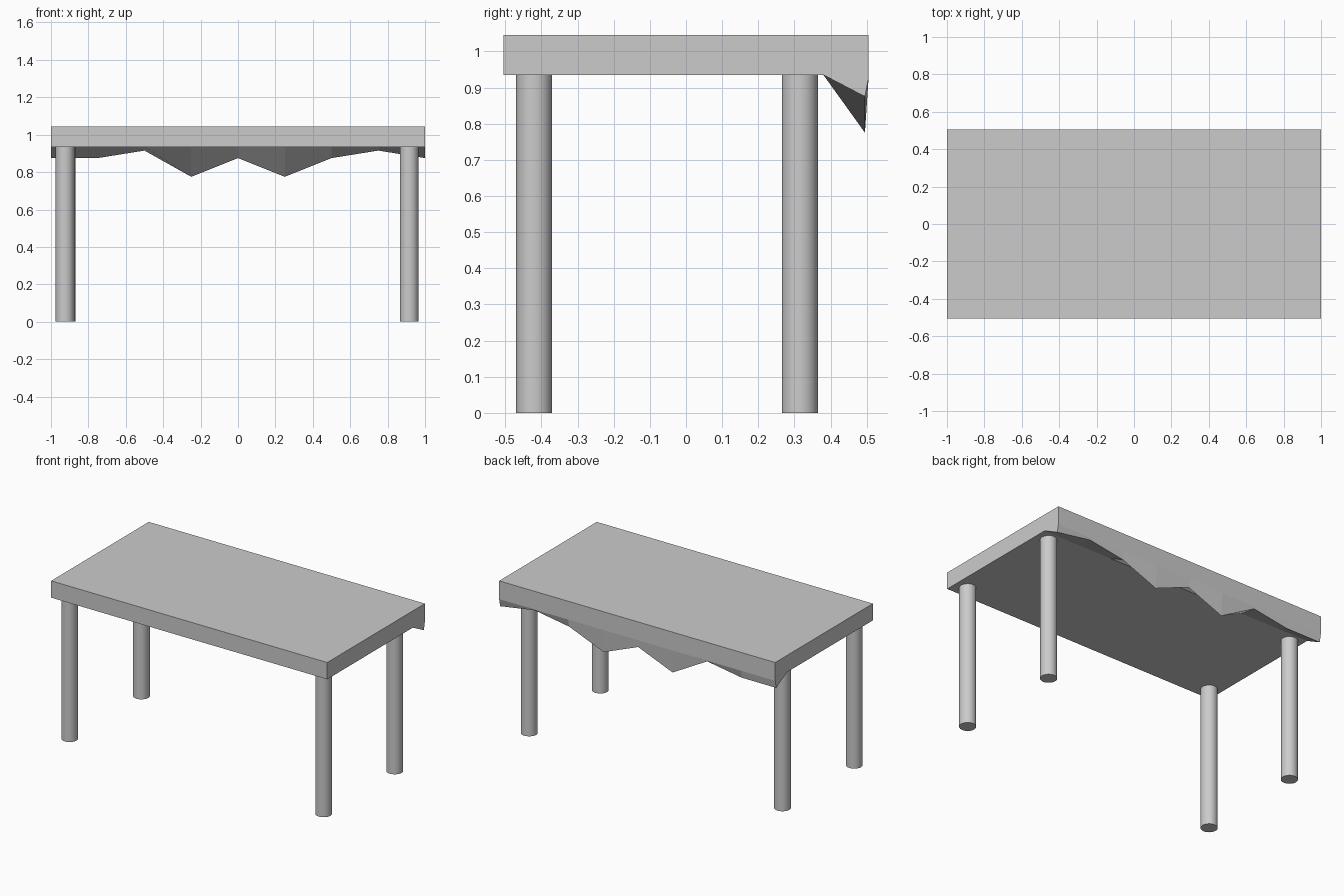
import bpy, bmesh

if "Cube" in bpy.data.objects:
    bpy.data.objects.remove(bpy.data.objects["Cube"])

TOP, UNDER, HALF_DEPTH = 1.045, 0.935, 0.505


# Table top: a slab profile swept along x, with a jagged drop under the back edge
def table_top():
    drops = [0.875, 0.875, 0.915, 0.775, 0.875, 0.775, 0.875, 0.915, 0.875]
    bm = bmesh.new()
    rings = []
    for i, low in enumerate(drops):
        x = -1 + i * 0.25
        profile = [(-HALF_DEPTH, UNDER), (0.38, UNDER), (0.495, low),
                   (HALF_DEPTH, 0.925), (HALF_DEPTH, TOP), (-HALF_DEPTH, TOP)]
        rings.append([bm.verts.new((x, y, z)) for y, z in profile])
    for a, b in zip(rings, rings[1:]):
        for j in range(len(a)):
            k = (j + 1) % len(a)
            bm.faces.new((a[j], a[k], b[k], b[j]))
    bm.faces.new(rings[0])
    bm.faces.new(rings[-1])
    bmesh.ops.recalc_face_normals(bm, faces=bm.faces)
    mesh = bpy.data.meshes.new("table_top")
    bm.to_mesh(mesh)
    bm.free()
    bpy.context.collection.objects.link(bpy.data.objects.new("table_top", mesh))


# Round leg reaching from the floor to the underside
def leg(name, x, y):
    bpy.ops.mesh.primitive_cylinder_add(vertices=32, radius=0.05, depth=UNDER,
                                        location=(x, y, UNDER / 2))
    bpy.context.object.name = name
    bpy.ops.object.shade_smooth_by_angle()


table_top()
leg("front_left_leg", -0.925, -0.42)
leg("front_right_leg", 0.915, -0.42)
leg("back_left_leg", -0.92, 0.315)
leg("back_right_leg", 0.915, 0.315)
